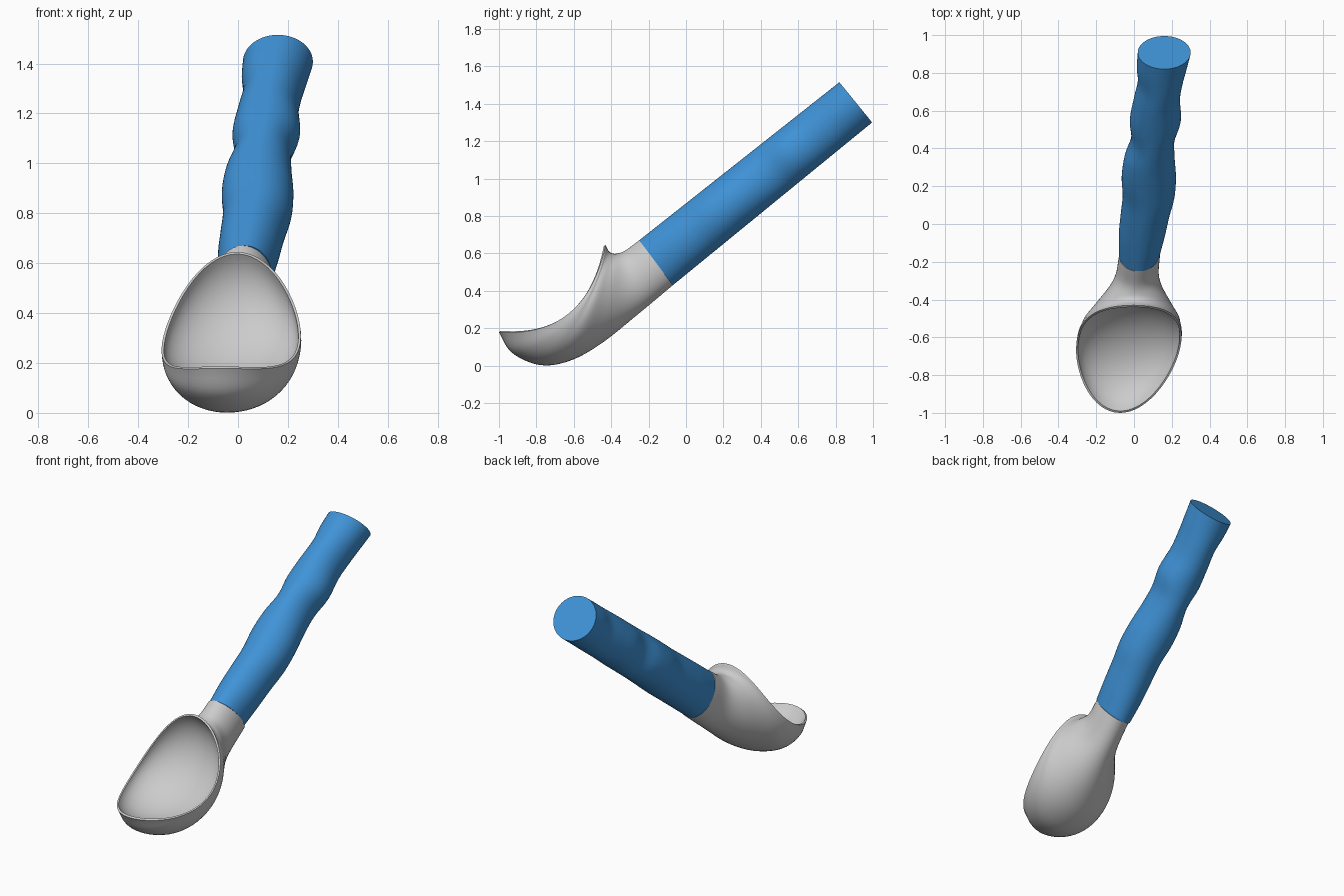
import bpy, bmesh, math
from mathutils import Vector

if "Cube" in bpy.data.objects:
    bpy.data.objects.remove(bpy.data.objects["Cube"])

SEG = 64


def catmull(rows, steps):
    """Smoothly interpolate a list of equal-length tuples."""
    rows = [Vector(r) for r in rows]
    out = []
    for i in range(len(rows) - 1):
        a, b = rows[i], rows[i + 1]
        p = rows[i - 1] if i else a * 2 - b
        q = rows[i + 2] if i + 2 < len(rows) else b * 2 - a
        for k in range(steps):
            t = k / steps
            out.append(0.5 * (2 * a + (b - p) * t + (2 * p - 5 * a + 4 * b - q) * t * t
                              + (3 * a - p - 3 * b + q) * t ** 3))
    return out + [rows[-1]]


def loft(name, rings, color=None, pole=None):
    """Skin closed rings; cap the start, and cap the end flat or with a pole."""
    bm = bmesh.new()
    vr = [[bm.verts.new(p) for p in r] for r in rings]
    for a, b in zip(vr, vr[1:]):
        for i in range(SEG):
            j = (i + 1) % SEG
            bm.faces.new((a[i], a[j], b[j], b[i]))
    bm.faces.new(vr[0][::-1])
    if pole is None:
        bm.faces.new(vr[-1])
    else:
        c = bm.verts.new(pole)
        for i in range(SEG):
            bm.faces.new((vr[-1][i], vr[-1][(i + 1) % SEG], c))
    bmesh.ops.recalc_face_normals(bm, faces=bm.faces[:])
    me = bpy.data.meshes.new(name)
    bm.to_mesh(me)
    bm.free()
    ob = bpy.data.objects.new(name, me)
    bpy.context.collection.objects.link(ob)
    if color:
        mat = bpy.data.materials.new(name + "_paint")
        mat.diffuse_color = color
        mat.use_nodes = True
        mat.node_tree.nodes["Principled BSDF"].inputs["Base Color"].default_value = mat.diffuse_color
        me.materials.append(mat)
    bpy.ops.object.select_all(action='DESELECT')
    ob.select_set(True)
    bpy.context.view_layer.objects.active = ob
    bpy.ops.object.shade_smooth_by_angle(angle=math.radians(40))
    return ob


def lean(x, y, z):
    """The whole tool leans sideways along its length."""
    return Vector((x + 0.03 + 0.123 * (y + 0.16), y, z))


ANGLES = [2 * math.pi * i / SEG for i in range(SEG)]

# Handle: straight from the side, wavy finger grips in width (y, left, right)
grip = catmull([(-.16, -.08, .135), (-.05, -.08, .165), (.05, -.07, .188), (.15, -.06, .215),
                (.25, -.065, .222), (.35, -.05, .215), (.45, -.015, .215), (.55, -.022, .248),
                (.66, 0, .243), (.75, .02, .258), (.83, .015, .28), (.905, .02, .30)], 5)
rings = []
for y, left, right in grip:
    t = (y + .16) / 1.065
    top = Vector((-.25, .67)).lerp(Vector((.82, 1.515)), t)
    bot = Vector((-.07, .43)).lerp(Vector((.995, 1.30)), t)
    mid, half = (top + bot) / 2, (top - bot) / 2
    rings.append([Vector(((left + right) / 2 + math.sin(a) * (right - left) / 2,
                          *(mid + half * math.cos(a)))) for a in ANGLES])
loft("handle", rings, (0.05, 0.29, 0.68, 1))

# Scoop outside: rings swing from the neck to the rim
# (top y, z, bottom y, z, side y, z, half width)
shell = catmull([(-.25, .67, -.07, .43, -.16, .55, .1075),
                 (-.325, .615, -.25, .28, -.29, .445, .12),
                 (-.375, .598, -.45, .12, -.415, .355, .195),
                 (-.405, .605, -.62, .026, -.505, .29, .25),
                 (-.418, .62, -.78, .003, -.565, .262, .268),
                 (-.425, .635, -.93, .068, -.60, .26, .276),
                 (-.43, .645, -1.0, .178, -.625, .28, .277)], 6)
rings = []
for ty, tz, by, bz, sy, sz, w in shell:
    top, bot, side = Vector((ty, tz)), Vector((by, bz)), Vector((sy, sz))
    mid, half = (top + bot) / 2, (top - bot) / 2
    rings.append([lean(w * math.sin(a), *(mid + half * math.cos(a) + (side - mid) * math.sin(a) ** 2))
                  for a in ANGLES])

# Scoop inside: rounded hollow from the rim down to its deepest point
mid, half = Vector((-.715, .4115)), Vector((.285, .2335))
sag = Vector((-.625, .28)) - mid
deep = Vector((.636, -.77)) * 0.285
for k in range(16):
    b = math.radians(90 * (1 - k / 16))
    r, d = 0.965 * math.sin(b), math.cos(b)
    rings.append([lean(r * .277 * math.sin(a),
                       *(mid + half * r * math.cos(a) + sag * math.sin(a) ** 2 * (1 - d) + deep * d))
                  for a in ANGLES])
loft("scoop_bowl_and_neck", rings, pole=lean(0, *(mid + deep)))
